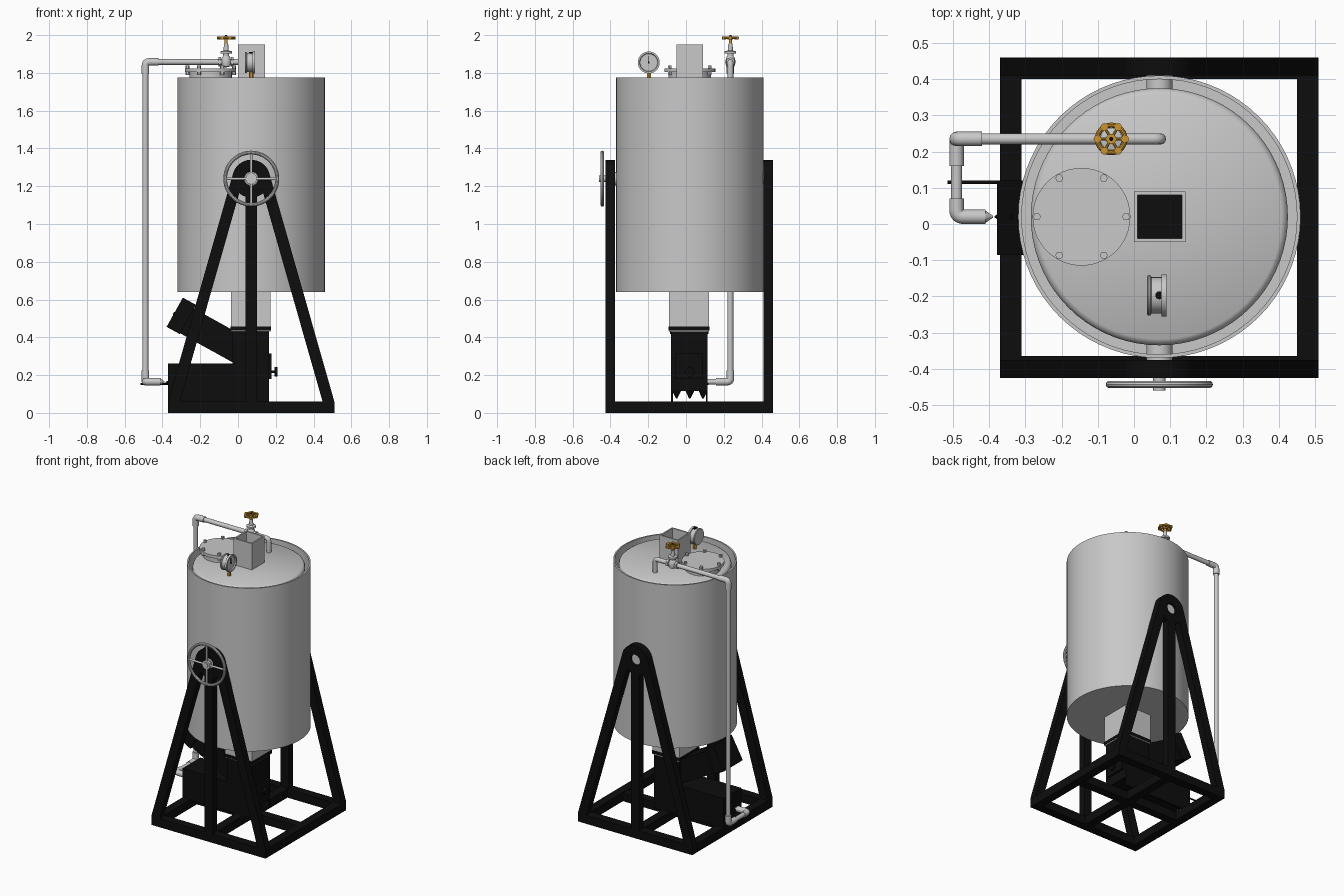
import bpy, bmesh, math
from mathutils import Vector, Matrix

cube = bpy.data.objects.get("Cube")
if cube:
    bpy.data.objects.remove(cube, do_unlink=True)


def material(name, rgb):
    m = bpy.data.materials.new(name)
    m.use_nodes = True
    m.diffuse_color = (*rgb, 1)
    bsdf = next(n for n in m.node_tree.nodes if n.type == 'BSDF_PRINCIPLED')
    bsdf.inputs["Base Color"].default_value = (*rgb, 1)
    return m


GREY = material("light grey steel", (0.58, 0.58, 0.58))
BLACK = material("black iron", (0.004, 0.004, 0.004))
GOLD = material("brass", (0.60, 0.30, 0.03))


def finish(name, bm, mat, smooth=True):
    bmesh.ops.recalc_face_normals(bm, faces=bm.faces)
    me = bpy.data.meshes.new(name)
    bm.to_mesh(me)
    bm.free()
    me.materials.append(mat)
    ob = bpy.data.objects.new(name, me)
    bpy.context.collection.objects.link(ob)
    if smooth:
        bpy.ops.object.select_all(action='DESELECT')
        ob.select_set(True)
        bpy.context.view_layer.objects.active = ob
        bpy.ops.object.shade_smooth_by_angle(angle=math.radians(35))
    return ob


def box(name, lo, hi, mat, turn=None):
    bm = bmesh.new()
    lo, hi = Vector(lo), Vector(hi)
    bmesh.ops.create_cube(bm, size=1)
    bmesh.ops.scale(bm, vec=hi - lo, verts=bm.verts)
    mid = Matrix.Translation((lo + hi) / 2)
    bmesh.ops.transform(bm, matrix=mid @ (turn or Matrix()), verts=bm.verts)
    return finish(name, bm, mat, False)


def lathe(name, profile, mat, origin=(0, 0, 0), axis=(0, 0, 1), n=32, closed=False):
    """Spin (radius, height) points around an axis."""
    bm = bmesh.new()
    pts = [bm.verts.new((r, 0, h)) for r, h in profile]
    edges = [bm.edges.new(p) for p in zip(pts, pts[1:])]
    if closed:
        edges.append(bm.edges.new((pts[-1], pts[0])))
    bmesh.ops.spin(bm, geom=pts + edges, axis=(0, 0, 1), cent=(0, 0, 0),
                   angle=math.tau, steps=n, use_duplicate=False)
    bmesh.ops.remove_doubles(bm, verts=bm.verts, dist=1e-5)
    rot = Vector((0, 0, 1)).rotation_difference(Vector(axis)).to_matrix().to_4x4()
    bmesh.ops.transform(bm, matrix=Matrix.Translation(origin) @ rot, verts=bm.verts)
    return finish(name, bm, mat)


def rod(name, a, b, r, mat, r2=None, n=20):
    a, b = Vector(a), Vector(b)
    h = (b - a).length
    end = r if r2 is None else r2
    return lathe(name, [(0, 0), (r, 0), (end, h), (0, h)], mat, a, (b - a) / h, n)


def ring(name, centre, axis, radius, tube, mat, n=48):
    prof = [(radius + tube * math.cos(i * math.tau / 10), tube * math.sin(i * math.tau / 10))
            for i in range(10)]
    return lathe(name, prof, mat, centre, axis, n, True)


def pipe(name, points, r, mat, bend=0.02):
    """Round pipe along a path whose corners are rounded."""
    pts = [Vector(p) for p in points]
    path = [pts[0]]
    for p, q, s in zip(pts, pts[1:], pts[2:]):
        a, b = q + (p - q).normalized() * bend, q + (s - q).normalized() * bend
        for i in range(7):
            t = i / 6
            path.append(a * (1 - t) ** 2 + q * (2 * t * (1 - t)) + b * t * t)
    path.append(pts[-1])
    cu = bpy.data.curves.new(name, 'CURVE')
    cu.dimensions = '3D'
    cu.bevel_depth, cu.bevel_resolution, cu.use_fill_caps = r, 4, True
    sp = cu.splines.new('POLY')
    sp.points.add(len(path) - 1)
    for point, co in zip(sp.points, path):
        point.co = (*co, 1)
    cu.materials.append(mat)
    ob = bpy.data.objects.new(name, cu)
    bpy.context.collection.objects.link(ob)
    bpy.ops.object.select_all(action='DESELECT')
    ob.select_set(True)
    bpy.context.view_layer.objects.active = ob
    bpy.ops.object.convert(target='MESH')
    bpy.ops.object.shade_smooth_by_angle(angle=math.radians(40))


CX, CY, PIVOT = 0.07, 0.02, 1.24

# Tank: open outer jacket with floor, and inner vessel with rounded top edge
lathe("outer_jacket", [(0, 0.64), (0.39, 0.64), (0.39, 1.775), (0.38, 1.775), (0.38, 0.65), (0, 0.65)],
      GREY, (CX, CY, 0), n=72)
lathe("inner_vessel", [(0.355, 0.65), (0.355, 1.745), (0.35, 1.757), (0.338, 1.765), (0, 1.768)],
      GREY, (CX, CY, 0), n=72)

# Base frame
for y in (-0.425, 0.4):
    box("base_long_beam", (-0.37, y, 0), (0.51, y + 0.06, 0.06), BLACK)
for x in (-0.37, 0.04, 0.45):
    box("base_cross_beam", (x, -0.42, 0), (x + 0.06, 0.455, 0.06), BLACK)
box("base_middle_beam", (-0.36, -0.01, 0), (0.5, 0.05, 0.058), BLACK)

# Two A-shaped supports, each with a bearing ring, two legs and a post
tilt = math.atan2(0.44, 1.18) - math.asin(0.1 / math.hypot(0.44, 1.18))
for y in (-0.425, 0.41):
    lathe("bearing_plate", [(0.037, 0), (0.1, 0), (0.1, 0.05), (0.037, 0.05)], BLACK,
          (CX, y + 0.05, PIVOT), (0, -1, 0), 48, True)
    box("support_post", (CX - 0.03, y, 0.05), (CX + 0.03, y + 0.05, PIVOT - 0.045), BLACK)
    for side in (-1, 1):
        out = Vector((side * math.cos(tilt), 0, math.sin(tilt)))
        down = Vector((side * math.sin(tilt), 0, -math.cos(tilt)))
        mid = Vector((CX, y + 0.025, PIVOT)) + out * 0.07 + down * 0.6275
        half = Vector((0.03, 0.025, 0.6275))
        box("support_leg", mid - half, mid + half, BLACK, Matrix.Rotation(-side * tilt, 4, 'Y'))
rod("front_trunnion", (CX, -0.32, PIVOT), (CX, -0.415, PIVOT), 0.036, GREY)
rod("back_trunnion", (CX, 0.36, PIVOT), (CX, 0.445, PIVOT), 0.036, GREY)

# Tilting hand wheel on the front
rod("wheel_shaft", (CX, -0.4, PIVOT), (CX, -0.46, PIVOT), 0.017, GREY)
rod("wheel_hub", (CX, -0.435, PIVOT), (CX, -0.453, PIVOT), 0.03, GREY)
ring("wheel_rim", (CX, -0.443, PIVOT), (0, 1, 0), 0.138, 0.01, GREY)
for dx, dz in ((0.138, 0), (0, 0.138)):
    rod("wheel_spoke", (CX - dx, -0.443, PIVOT - dz), (CX + dx, -0.443, PIVOT + dz), 0.007, GREY)

# Square chimney through the top, open at the upper end
for lo, hi in (((0, -0.05), (0.01, 0.09)), ((0.132, -0.05), (0.142, 0.09)),
               ((0, -0.05), (0.142, -0.04)), ((0, 0.08), (0.142, 0.09))):
    box("chimney_wall", (*lo, 1.75), (*hi, 1.95), GREY)
box("chimney_dark_bore", (0.01, -0.04, 1.76), (0.132, 0.08, 1.78), BLACK)

# Firebox, flue duct, door and fuel chute
box("flue_duct", (-0.036, -0.09, 0.43), (0.172, 0.122, 0.645), GREY)
box("firebox_tower", (-0.03, -0.08, 0.2), (0.165, 0.115, 0.44), BLACK)
box("firebox_flange", (-0.04, -0.092, 0.435), (0.174, 0.124, 0.457), BLACK)
box("firebox_body", (-0.37, -0.08, 0.115), (0.165, 0.115, 0.262), BLACK)
for y in (-0.08, 0.105):
    box("firebox_skirt", (-0.37, y, 0.055), (0.165, y + 0.01, 0.12), BLACK)
for y in (-0.05, 0.02, 0.09):
    rod("burner_jet", (0, y, 0.12), (0, y, 0.075), 0.025, BLACK, 0.003, 10)
box("firebox_door", (0.16, -0.055, 0.18), (0.178, 0.09, 0.315), BLACK)
rod("door_stem", (0.17, CY, 0.217), (0.2, CY, 0.217), 0.007, BLACK)
rod("door_knob", (0.192, CY, 0.217), (0.208, CY, 0.217), 0.025, BLACK)
slope = Matrix.Rotation(math.radians(29), 4, 'Y')
box("fuel_chute", (-0.33, -0.07, 0.34), (0.05, 0.105, 0.49), BLACK, slope)
box("chute_cover", (-0.34, -0.085, 0.425), (-0.26, 0.12, 0.602), BLACK, slope)
rod("chute_handle", (-0.32, CY, 0.515), (-0.342, CY, 0.527), 0.008, BLACK)
rod("damper_rod", (-0.515, 0.115, 0.153), (-0.36, 0.115, 0.153), 0.005, BLACK)
rod("gas_inlet", (-0.365, CY, 0.16), (-0.385, CY, 0.16), 0.014, BLACK, 0.002)

# Vapour pipe: from the tank top, down the side and back to the firebox
PX, PY, TOP, LOW = -0.49, 0.235, 1.858, 0.165
pipe("vapour_pipe", [(0.073, PY, 1.75), (0.073, PY, TOP), (PX, PY, TOP), (PX, PY, LOW),
                     (PX, CY, LOW), (-0.42, CY, LOW)], 0.0155, GREY)
pipe("upper_elbow", [(-0.42, PY, TOP), (PX, PY, TOP), (PX, PY, TOP - 0.06)], 0.02, GREY)
pipe("lower_elbow", [(PX, PY, LOW + 0.06), (PX, PY, LOW), (PX, 0.16, LOW)], 0.02, GREY)
pipe("end_elbow", [(PX, 0.07, LOW), (PX, CY, LOW), (-0.41, CY, LOW)], 0.02, GREY)
rod("pipe_nozzle", (-0.412, CY, LOW), (-0.39, CY, LOW), 0.018, GREY, 0.003)

# Valve with a brass hand wheel
VX = -0.063
lathe("valve_body", [(0, 1.828), (0.022, 1.835), (0.028, 1.858), (0.022, 1.882), (0.016, 1.89),
                     (0.016, 1.902), (0.03, 1.902), (0.03, 1.914), (0.014, 1.918),
                     (0.011, 1.955), (0, 1.955)], GREY, (VX, PY, 0), n=24)
for x in (VX - 0.04, VX + 0.026):
    rod("valve_collar", (x, PY, TOP), (x + 0.014, PY, TOP), 0.025, GREY, n=6)
rod("valve_stem", (VX, PY, 1.95), (VX, PY, 1.995), 0.008, GOLD)
rod("valve_wheel_hub", (VX, PY, 1.976), (VX, PY, 1.992), 0.014, GOLD)
rod("valve_nut", (VX, PY, 1.99), (VX, PY, 2.0), 0.006, BLACK, n=6)
ring("valve_wheel_rim", (VX, PY, 1.985), (0, 0, 1), 0.038, 0.007, GOLD, 36)
for k in range(6):
    a = math.radians(60 * k)
    d = Vector((math.cos(a), math.sin(a), 0))
    c = Vector((VX, PY, 1.985))
    rod("valve_wheel_spoke", c, c + d * 0.038, 0.004, GOLD, n=8)
    rod("valve_wheel_grip", c + d * 0.038 - Vector((0, 0, 0.007)),
        c + d * 0.038 + Vector((0, 0, 0.007)), 0.0105, GOLD, n=12)

# Bolted inspection hatch
HX = -0.145
rod("hatch_neck", (HX, CY, 1.755), (HX, CY, 1.806), 0.112, GREY, n=48)
rod("hatch_cover", (HX, CY, 1.804), (HX, CY, 1.824), 0.135, GREY, n=48)
for k in range(6):
    a = math.radians(60 * k)
    x, y = HX + 0.123 * math.cos(a), CY + 0.123 * math.sin(a)
    rod("hatch_bolt", (x, y, 1.79), (x, y, 1.84), 0.011, GREY, n=6)

# Pressure gauge facing the side, on a brass stem
GY, GZ = -0.197, 1.855
rod("gauge_stem", (CX, GY, 1.76), (CX, GY, 1.805), 0.012, GOLD, n=6)
lathe("gauge_case", [(0, 0), (0.05, 0), (0.05, 0.006), (0.05, 0.04), (0.058, 0.04), (0.058, 0.054),
                     (0.049, 0.054), (0.046, 0.046), (0, 0.046)], GREY, (0.036, GY, GZ), (1, 0, 0), 40)
ring("gauge_back_rim", (0.042, GY, GZ), (1, 0, 0), 0.05, 0.006, GREY)
rod("gauge_pivot", (0.08, GY, GZ), (0.087, GY, GZ), 0.005, BLACK)
box("gauge_needle", (0.082, GY - 0.002, GZ), (0.085, GY + 0.002, GZ + 0.035), BLACK)
rod("gauge_plug", (CX, GY, GZ + 0.045), (CX, GY, GZ + 0.056), 0.011, BLACK)
